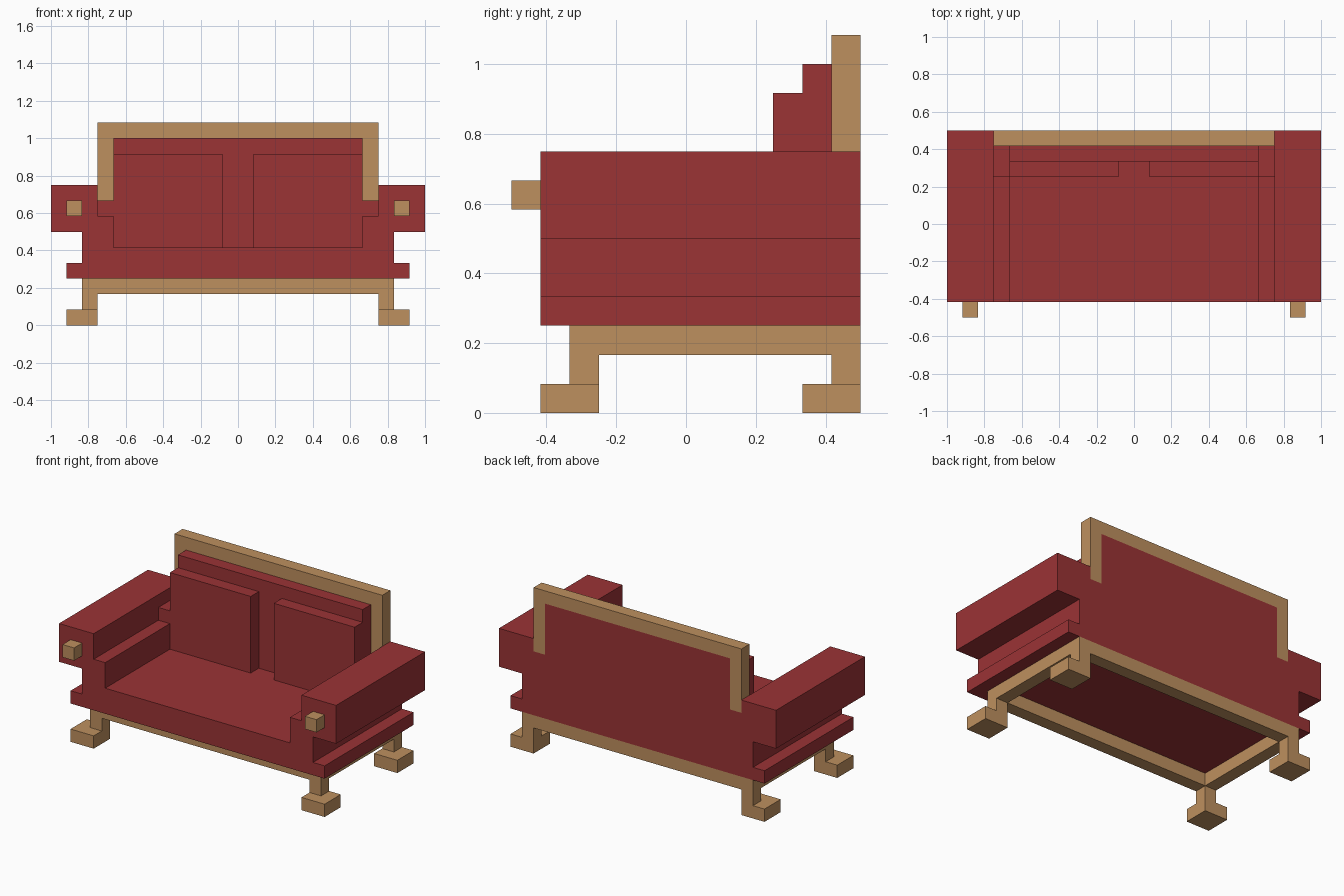
import bpy
import bmesh

if "Cube" in bpy.data.objects:
    bpy.data.objects.remove(bpy.data.objects["Cube"], do_unlink=True)

U = 1 / 12  # the sofa is laid out on a grid of twelfths


def material(name, rgb):
    m = bpy.data.materials.new(name)
    m.use_nodes = True
    m.diffuse_color = (*rgb, 1)
    m.node_tree.nodes["Principled BSDF"].inputs["Base Color"].default_value = (*rgb, 1)
    return m


RED = material("red fabric", (0.328, 0.033, 0.036))
WOOD = material("tan wood", (0.515, 0.279, 0.114))


def extrude(name, half, y0, y1, mat):
    """Mirror a half profile (x, z) about x = 0 and extrude it from y0 to y1."""
    outline = half + [(-x, z) for x, z in reversed(half)]
    bm = bmesh.new()
    face = bm.faces.new([bm.verts.new((x * U, y0 * U, z * U)) for x, z in outline])
    new = bmesh.ops.extrude_face_region(bm, geom=[face])["geom"]
    verts = [v for v in new if isinstance(v, bmesh.types.BMVert)]
    bmesh.ops.translate(bm, verts=verts, vec=(0, (y1 - y0) * U, 0))
    finish(name, bm, mat)


def box(name, x, y, z, mat):
    """Box from (low, high) ranges on each axis."""
    bm = bmesh.new()
    bmesh.ops.create_cube(bm, size=1)
    for v in bm.verts:
        v.co = [r[c > 0] * U for r, c in zip((x, y, z), v.co)]
    finish(name, bm, mat)


def pair(name, x, y, z, mat):
    """The same box on the left (+x) and right (-x)."""
    box("left_" + name, x, y, z, mat)
    box("right_" + name, (-x[1], -x[0]), y, z, mat)


def finish(name, bm, mat):
    bmesh.ops.recalc_face_normals(bm, faces=bm.faces)
    mesh = bpy.data.meshes.new(name)
    bm.to_mesh(mesh)
    bm.free()
    mesh.materials.append(mat)
    bpy.context.collection.objects.link(bpy.data.objects.new(name, mesh))


# Upholstered seat with stepped arms
extrude("seat_and_arms", [(11, 3), (11, 4), (10, 4), (10, 6), (12, 6), (12, 9),
                          (9, 9), (9, 7), (8, 7), (8, 5)], -5, 6, RED)

# Backrest, its shoulders and two cushions
box("backrest", (-8, 8), (4, 6), (5, 12), RED)
pair("backrest_shoulder", (8, 9), (3, 6), (7, 8), RED)
pair("back_cushion", (1, 8), (3, 4), (5, 11), RED)

# Wooden frame around the backrest
extrude("backrest_frame", [(8, 12), (8, 8), (9, 8), (9, 13)], 5, 6, WOOD)

# Wooden knobs on the arm fronts
pair("arm_knob", (10, 11), (-6, -5), (7, 8), WOOD)

# Hollow apron under the seat
box("front_apron", (-9, 9), (-4, -3), (2, 3), WOOD)
box("back_apron", (-9, 9), (5, 6), (2, 3), WOOD)
pair("side_apron", (9, 10), (-3, 5), (2, 3), WOOD)

# Legs and their wide feet
for end, leg_y, foot_y in (("front", (-4, -3), (-5, -3)), ("back", (5, 6), (4, 6))):
    pair(end + "_leg", (9, 10), leg_y, (1, 3), WOOD)
    pair(end + "_foot", (9, 11), foot_y, (0, 1), WOOD)
